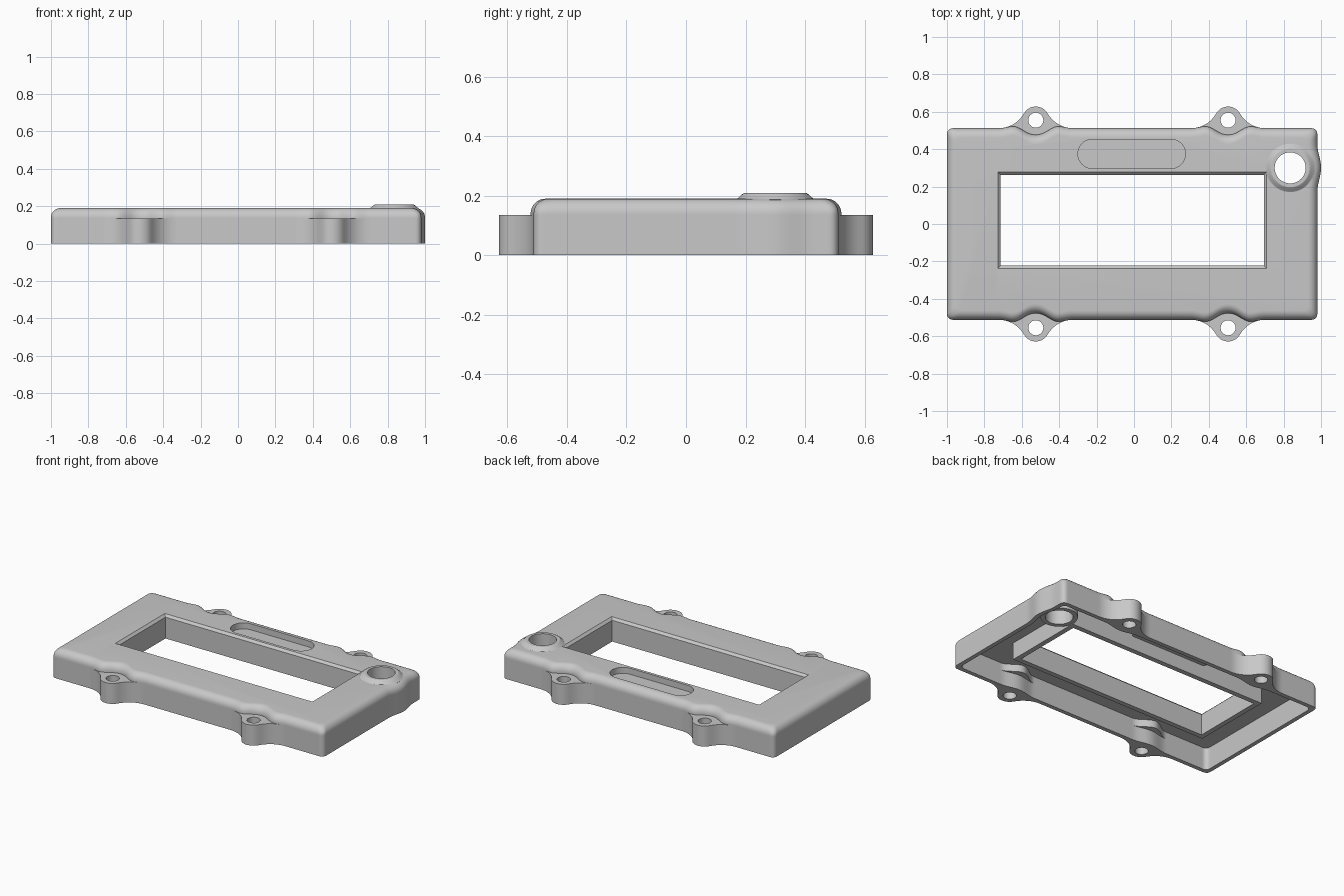
import bpy, bmesh, math

if "Cube" in bpy.data.objects:
    bpy.data.objects.remove(bpy.data.objects["Cube"])

grey = bpy.data.materials.new("plain grey")
grey.use_nodes = True
grey.diffuse_color = (0.58, 0.58, 0.58, 1)
grey.node_tree.nodes["Principled BSDF"].inputs["Base Color"].default_value = (0.58, 0.58, 0.58, 1)

LEFT, RIGHT, HALF_Y = -1.0, 0.98, 0.512
LUG_X, LUG_Y, LUG_R = (-0.525, 0.503), 0.555, 0.073
BOSS = (0.835, 0.30)
WINDOW = (-0.713, 0.694, -0.223, 0.263)
WALL, CEILING = 0.028, 0.148


def loft(name, rings):
    """Closed solid through equal-length rings of points, capped at both ends."""
    bm = bmesh.new()
    rows = [[bm.verts.new(p) for p in ring] for ring in rings]
    n = len(rows[0])
    for a, b in zip(rows, rows[1:]):
        for i in range(n):
            j = (i + 1) % n
            bm.faces.new((a[i], a[j], b[j], b[i]))
    bm.faces.new(rows[0][::-1])
    bm.faces.new(rows[-1])
    bmesh.ops.remove_doubles(bm, verts=bm.verts[:], dist=1e-5)
    bmesh.ops.recalc_face_normals(bm, faces=bm.faces[:])
    mesh = bpy.data.meshes.new(name)
    bm.to_mesh(mesh)
    bm.free()
    mesh.materials.append(grey)
    obj = bpy.data.objects.new(name, mesh)
    bpy.context.collection.objects.link(obj)
    return obj


def combine(base, tool, operation):
    """Apply a boolean to the base and discard the tool."""
    mod = base.modifiers.new("combine", "BOOLEAN")
    mod.operation, mod.solver, mod.object = operation, "EXACT", tool
    bpy.context.view_layer.objects.active = base
    bpy.ops.object.modifier_apply(modifier=mod.name)
    bpy.data.objects.remove(tool)


def circle(centre, radius, z, n=48):
    return [(centre[0] + radius * math.cos(math.tau * i / n),
             centre[1] + radius * math.sin(math.tau * i / n), z) for i in range(n)]


def rectangle(x0, x1, y0, y1, grow, z):
    x0, x1, y0, y1 = x0 - grow, x1 + grow, y0 - grow, y1 + grow
    return [(x0, y0, z), (x1, y0, z), (x1, y1, z), (x0, y1, z)]


def stadium(z, r, y=0.375):
    ends = [(0.197, -math.pi / 2), (-0.222, math.pi / 2)]
    return [(cx + r * math.cos(s + math.pi * i / 20), y + r * math.sin(s + math.pi * i / 20), z)
            for cx, s in ends for i in range(21)]


def hump(t, width):
    return math.cos(math.pi * t / (2 * width)) ** 2 if abs(t) < width else 0.0


def lug_reach(dx):
    """Outward reach of a screw lug: round tip flowing into a concave flare."""
    dx, span, lift = abs(dx), 0.2, LUG_Y - HALF_Y
    if dx >= span:
        return 0.0
    flare = (span**2 + lift**2 - LUG_R**2) / (2 * (LUG_R + lift))
    touch = span * LUG_R / (LUG_R + flare)
    if dx < touch:
        return lift + math.sqrt(LUG_R**2 - dx**2)
    return flare - math.sqrt(flare**2 - (span - dx)**2)


def outline(inset, z, lugs=False, dip=0.0, r=0.03):
    """Housing outline; its long edges may carry lugs and dip inward behind them."""
    def edge(x):
        total = 0.0
        for c in LUG_X:
            reach = lug_reach(x - c) if lugs else 0.0
            if dip:
                reach *= (1 - hump(x - c, 0.19)) ** 2
            total += reach - dip * hump(x - c, 0.13)
        return total

    x0, x1, h = LEFT + inset, RIGHT - inset, HALF_Y - inset
    xs = [x0 + r + (x1 - x0 - 2 * r) * i / 180 for i in range(181)]
    ys = [-h + r + (2 * h - 2 * r) * i / 80 for i in range(81)]

    def corner(cx, cy, start):
        return [(cx + r * math.cos(a), cy + r * math.sin(a), z)
                for a in (start + math.pi / 2 * i / 6 for i in range(1, 6))]

    pts = [(x, -h - edge(x), z) for x in xs]
    pts += corner(x1 - r, -h + r, -math.pi / 2)
    pts += [(x1 + 0.02 * hump(y - BOSS[1], 0.13), y, z) for y in ys]
    pts += corner(x1 - r, h - r, 0)
    pts += [(x, h + edge(x), z) for x in reversed(xs)]
    pts += corner(x0 + r, h - r, math.pi / 2)
    pts += [(x0, y, z) for y in reversed(ys)]
    return pts + corner(x0 + r, -h + r, math.pi)


# Outer shell with lugs, dips above the lugs and a rounded upper rim
rings = [outline(0, 0, True), outline(0, 0.135, True), outline(0, 0.135, True, 0.035)]
for i in range(9):
    a = math.pi / 2 * i / 8
    rings.append(outline(0.05 * (1 - math.cos(a)), 0.14 + 0.05 * math.sin(a), True, 0.035))
housing = loft("housing", rings)

# Hollow underside, stepped inward beneath the dips
combine(housing, loft("cavity", [outline(WALL, -0.05, dip=0.02), outline(WALL, 0.1, dip=0.02),
                                 outline(WALL, 0.1, dip=0.06),
                                 outline(WALL, CEILING, dip=0.06)]), "DIFFERENCE")

# Window surround, slot backing and round boss
combine(housing, loft("surround", [rectangle(*WINDOW, 0.033, 0.035),
                                   rectangle(*WINDOW, 0.033, 0.165)]), "UNION")
combine(housing, loft("slot_backing", [stadium(0.125, 0.1), stadium(0.165, 0.1)]), "UNION")
combine(housing, loft("boss", [circle(BOSS, 0.112, 0.04), circle(BOSS, 0.112, 0.16),
                               circle(BOSS, 0.134, 0.187), circle(BOSS, 0.123, 0.194),
                               circle(BOSS, 0.113, 0.204), circle(BOSS, 0.103, 0.21)]), "UNION")

# Window opening with chamfered upper edge
combine(housing, loft("window_cut", [rectangle(*WINDOW, 0, -0.1), rectangle(*WINDOW, 0, 0.175),
                                     rectangle(*WINDOW, 0.015, 0.19),
                                     rectangle(*WINDOW, 0.015, 0.3)]), "DIFFERENCE")

# Boss bore and lug screw holes
holes = [(BOSS, 0.083)] + [((x, s * LUG_Y), 0.04) for x in LUG_X for s in (-1, 1)]
for centre, radius in holes:
    combine(housing, loft("bore", [circle(centre, radius, -0.1), circle(centre, radius, 0.4)]),
            "DIFFERENCE")

# Shallow rounded slot in the top
combine(housing, loft("slot_cut", [stadium(0.15, 0.078), stadium(0.3, 0.078)]), "DIFFERENCE")

# Smooth curved walls, keep the machined edges crisp
bpy.ops.object.select_all(action="DESELECT")
housing.select_set(True)
bpy.context.view_layer.objects.active = housing
bpy.ops.object.shade_smooth_by_angle(angle=math.radians(30))
